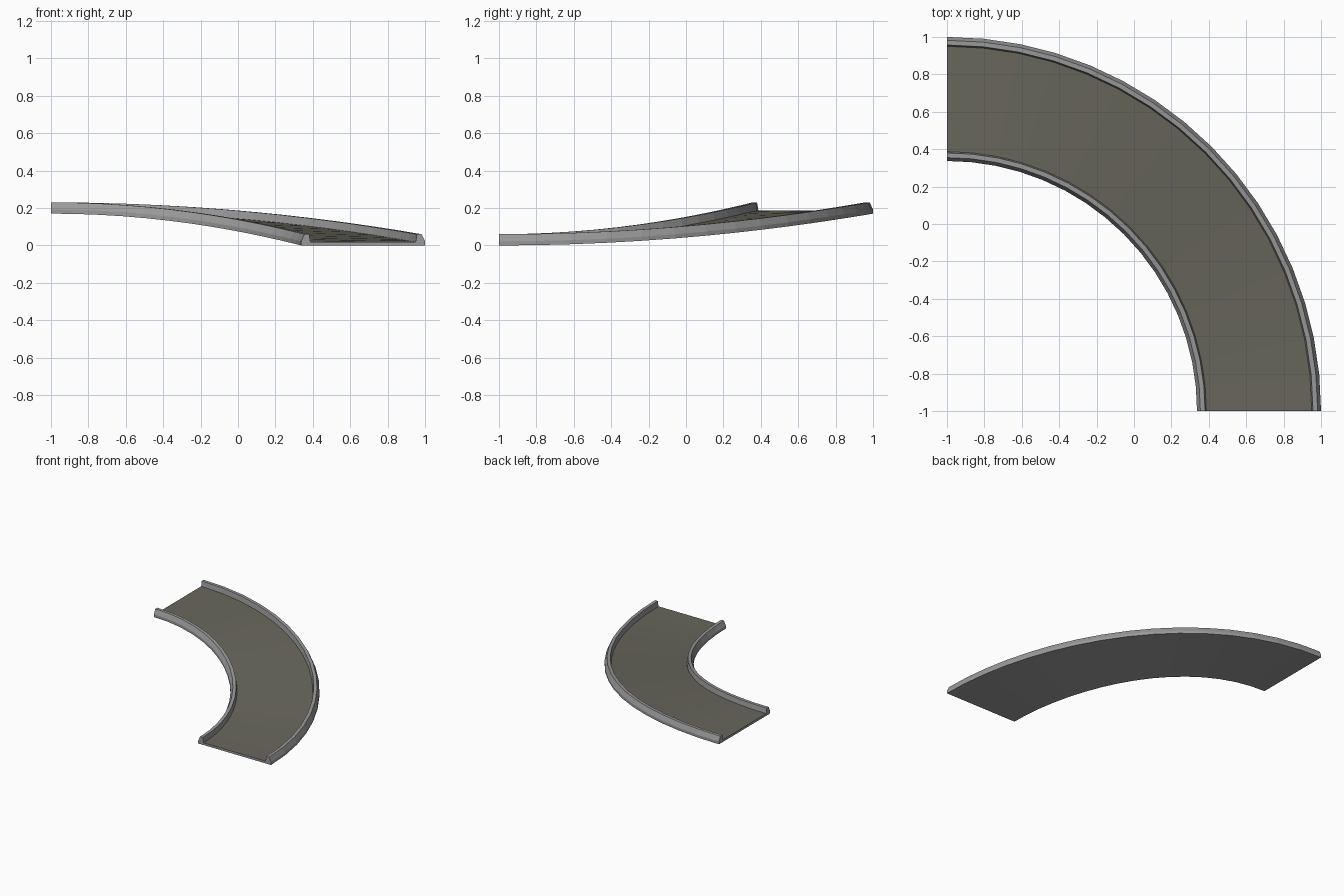
import bpy, bmesh, math

if "Cube" in bpy.data.objects:
    bpy.data.objects.remove(bpy.data.objects["Cube"])

SEGMENTS = 16
RISE = 0.17


def material(name, rgb):
    m = bpy.data.materials.new(name)
    m.diffuse_color = (*rgb, 1)
    m.use_nodes = True
    m.node_tree.nodes["Principled BSDF"].inputs["Base Color"].default_value = m.diffuse_color
    return m


concrete = material("concrete grey", (0.32, 0.32, 0.32))
asphalt = material("asphalt brown grey", (0.14, 0.135, 0.107))


def sweep(name, profile, mat, top_mat=None):
    """Sweep a closed (radius, height) profile round a rising quarter turn."""
    bm = bmesh.new()
    rings = []
    for i in range(SEGMENTS + 1):
        a = math.pi / 2 * i / SEGMENTS
        lift = RISE * math.sin(a) ** 2
        rings.append([bm.verts.new((-1 + r * math.cos(a), -1 + r * math.sin(a), h + lift))
                      for r, h in profile])
    n = len(profile)
    for a, b in zip(rings, rings[1:]):
        for j in range(n):
            k = (j + 1) % n
            bm.faces.new((a[j], a[k], b[k], b[j]))
    bm.faces.new(rings[0])
    bm.faces.new(rings[-1])
    bmesh.ops.recalc_face_normals(bm, faces=bm.faces)
    mesh = bpy.data.meshes.new(name)
    mesh.materials.append(mat)
    if top_mat:
        mesh.materials.append(top_mat)
        for f in bm.faces:
            if f.normal.z > 0.7:
                f.material_index = 1
    bm.to_mesh(mesh)
    bm.free()
    obj = bpy.data.objects.new(name, mesh)
    bpy.context.collection.objects.link(obj)
    return obj


# Road slab: asphalt on top, concrete beneath
sweep("road_slab", [(1.36, 0), (1.975, 0), (1.975, 0.018), (1.36, 0.018)], concrete, asphalt)

# Curbs: sloped outer face, flat top, steep inner face
curb = [(0, 0), (0, 0.022), (0.018, 0.06), (0.043, 0.06), (0.05, 0.018), (0.05, 0)]
sweep("outer_curb", [(2.0 - d, h) for d, h in curb], concrete)
sweep("inner_curb", [(1.337 + d, h) for d, h in curb], concrete)
